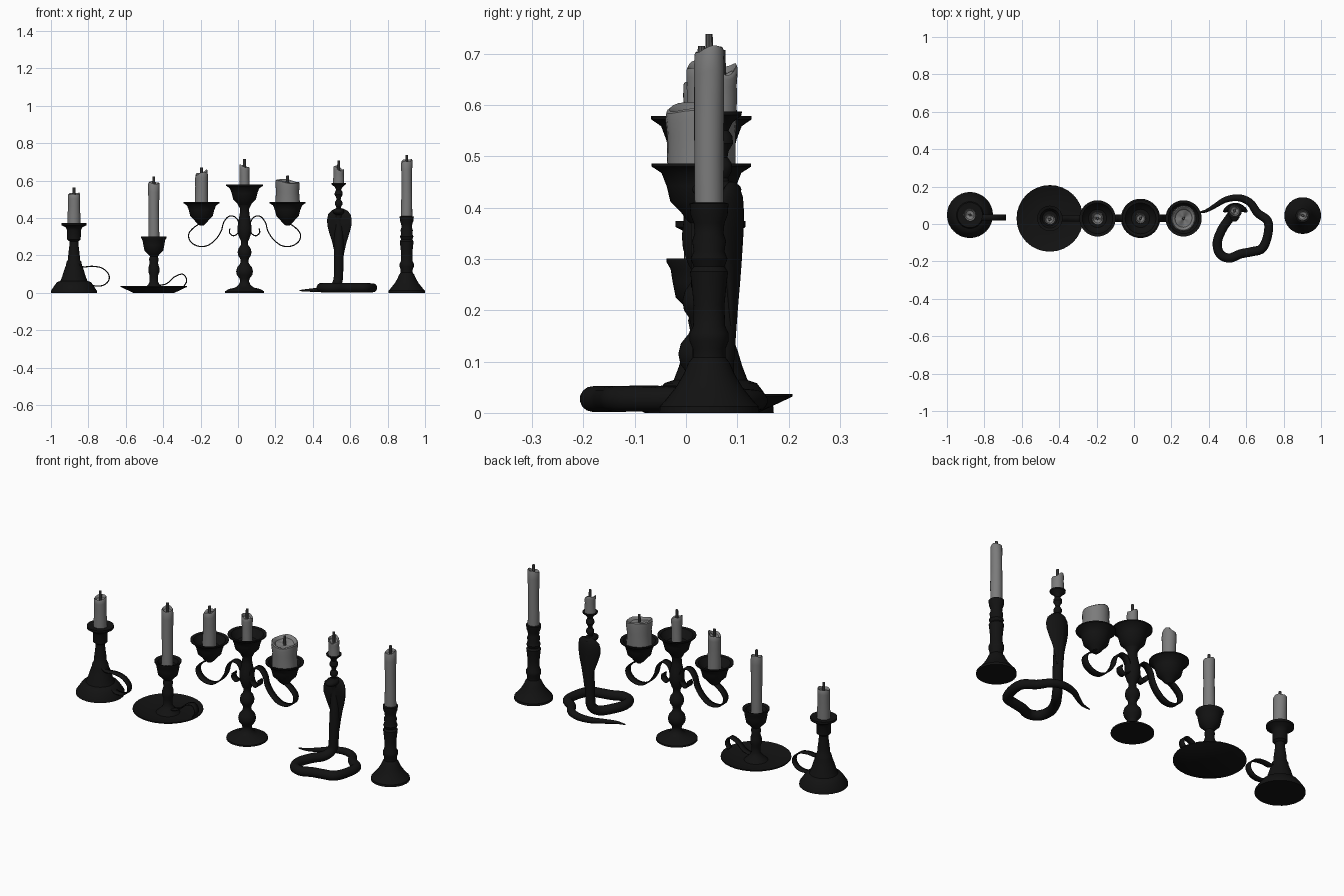
import bpy, bmesh
from math import sin, cos, pi
from mathutils import Vector

if "Cube" in bpy.data.objects:
    bpy.data.objects.remove(bpy.data.objects["Cube"], do_unlink=True)


def material(name, value):
    mat = bpy.data.materials.new(name)
    mat.use_nodes = True
    color = (value, value, value, 1)
    mat.diffuse_color = color
    mat.node_tree.nodes["Principled BSDF"].inputs["Base Color"].default_value = color
    return mat


IRON = material("black iron", .006)
WAX = material("grey wax", .2)
WICK = material("dark wick", .09)


def finish(name, bm, mat, location=(0, 0, 0)):
    """Turn a bmesh into a smooth shaded object."""
    bmesh.ops.remove_doubles(bm, verts=bm.verts, dist=.0002)
    bmesh.ops.recalc_face_normals(bm, faces=bm.faces)
    mesh = bpy.data.meshes.new(name)
    bm.to_mesh(mesh)
    bm.free()
    mesh.materials.append(mat)
    obj = bpy.data.objects.new(name, mesh)
    obj.location = location
    bpy.context.collection.objects.link(obj)
    bpy.ops.object.select_all(action='DESELECT')
    obj.select_set(True)
    bpy.context.view_layer.objects.active = obj
    bpy.ops.object.shade_smooth_by_angle(angle=pi / 5)
    return obj


def skin(bm, rings):
    """Join consecutive closed rings of vertices with quads."""
    for low, high in zip(rings, rings[1:]):
        for i in range(len(low)):
            j = (i + 1) % len(low)
            bm.faces.new((low[i], low[j], high[j], high[i]))


def lathe(name, profile, x, y, mat=IRON, z=0, shape=None, sides=32):
    """Spin (radius, height) pairs, closed on the axis at both ends."""
    bm = bmesh.new()
    points = [(0, profile[0][1])] + profile + [(0, profile[-1][1])]
    rings = []
    for r, h in points:
        ring = []
        for i in range(sides):
            a = 2 * pi * i / sides
            co = Vector((r * cos(a), r * sin(a), h))
            ring.append(bm.verts.new(shape(co, a) if shape else co))
        rings.append(ring)
    skin(bm, rings)
    return finish(name, bm, mat, (x, y, z))


def spline(points, steps=6):
    """Smooth a list of points of any dimension."""
    pts = [Vector(p) for p in points]
    pts = [pts[0]] + pts + [pts[-1]]
    out = []
    for a, b, c, d in zip(pts, pts[1:], pts[2:], pts[3:]):
        for i in range(steps):
            t = i / steps
            out.append((b * 2 + (c - a) * t + (a * 2 - b * 5 + c * 4 - d) * t ** 2
                        + (b * 3 - a - c * 3 + d) * t ** 3) / 2)
    return out + [pts[-1]]


def ribbon(name, path, x, y, width=.034):
    """Flat strip following an (x, z) path."""
    bm = bmesh.new()
    rows = [[bm.verts.new((p[0], s * width / 2, p[1])) for s in (-1, 1)]
            for p in spline(path)]
    for a, b in zip(rows, rows[1:]):
        bm.faces.new((a[0], a[1], b[1], b[0]))
    obj = finish(name, bm, IRON, (x, y, 0))
    solid = obj.modifiers.new("thickness", 'SOLIDIFY')
    solid.thickness = .006
    solid.offset = 0
    return obj


def tube(name, path, sides=14):
    """Round body along (x, y, z, radius) points."""
    bm = bmesh.new()
    pts = spline([Vector(p) for p in path])
    normal = Vector((0, 0, 1))
    rings = []
    for i, p in enumerate(pts):
        tangent = (pts[min(i + 1, len(pts) - 1)] - pts[max(i - 1, 0)]).to_3d().normalized()
        normal = (normal - tangent * normal.dot(tangent)).normalized()
        side = tangent.cross(normal)
        center = p.to_3d()
        rings.append([bm.verts.new(center + (normal * cos(a) + side * sin(a)) * p[3])
                      for a in (2 * pi * k / sides for k in range(sides))])
    skin(bm, rings)
    bm.faces.new(rings[0])
    bm.faces.new(rings[-1])
    return finish(name, bm, IRON)


def candle(prefix, x, y, bottom, top, r, tip, slant=.012, turn=0):
    """Half melted candle: uneven rim, sunken pool, wick."""
    span = top - bottom

    def melt(co, a):
        t = max(0, co.z / span - .5) * 2
        co.z += t * slant * (cos(a - turn) + .4 * sin(3 * a + turn) - 1) * .6
        bulge = 1 + .04 * sin(2 * a + turn + co.z * 20)
        return Vector((co.x * bulge, co.y * bulge, co.z))

    profile = [(r, 0), (r, span * .3), (r * .97, span * .6), (r * 1.02, span * .85),
               (r, span - .005), (r * .92, span), (r * .82, span - .003),
               (r * .7, span - .015), (r * .3, span - .02)]
    lathe(prefix + "_candle", profile, x, y, WAX, bottom, melt, 24)
    lathe(prefix + "_wick", [(.008, top - .03), (.007, tip)], x, y, WICK, sides=8)


def cup(depth, r):
    """Flared drip cup profile, measured down from its rim, hollow on top."""
    return [(r * .12, -depth), (r * .3, -depth * .88), (r * .42, -depth * .75),
            (r * .62, -depth * .6), (r * .7, -depth * .35), (r * .8, -depth * .15),
            (r, -.006), (r, 0), (r * .84, -.003), (r * .7, -.025), (r * .5, -.04)]


# Chamberstick with bell shaped base
X, Y = -.877, .048
lathe("bell_holder", [
    (.123, 0), (.122, .012), (.1, .045), (.09, .058), (.072, .064), (.062, .09),
    (.053, .12), (.042, .15), (.04, .165), (.033, .175), (.03, .21), (.025, .25),
    (.024, .275), (.036, .285), (.037, .335), (.045, .35), (.068, .362), (.068, .374),
    (.04, .37)], X, Y)
ribbon("bell_holder_handle", [
    (.02, .17), (.045, .14), (.1, .142), (.15, .132), (.185, .1), (.185, .065),
    (.155, .04), (.11, .037), (.08, .055)], X, Y - .013)
candle("bell_holder", X, Y, .36, .535, .033, .563, .008, 1)

# Chamberstick with wide dish
X, Y = -.45, .03
lathe("dish_holder", [
    (.11, 0), (.178, .032), (.177, .037), (.12, .016), (.06, .016), (.045, .03),
    (.03, .045), (.022, .06), (.022, .09), (.029, .11), (.029, .135), (.022, .16),
    (.026, .18), (.021, .195), (.03, .205), (.05, .225), (.056, .255), (.06, .28),
    (.068, .294), (.068, .301), (.052, .295), (.04, .275)], X, Y)
ribbon("dish_holder_handle", [
    (.03, .04), (.07, .05), (.11, .085), (.15, .1), (.17, .085), (.175, .06),
    (.16, .035)], X, Y)
candle("dish_holder", X, Y - .005, .27, .595, .029, .621, .01, 2)

# Three light candelabra
X, Y = .035, .03
lathe("candelabra_stem", [
    (.105, 0), (.104, .008), (.085, .02), (.05, .028), (.032, .042), (.024, .06),
    (.026, .075), (.041, .095), (.045, .115), (.04, .135), (.024, .155), (.02, .17),
    (.024, .185), (.034, .2), (.037, .218), (.032, .238), (.02, .255), (.018, .275),
    (.026, .29), (.036, .32), (.038, .345), (.034, .38), (.026, .42), (.024, .45),
    (.035, .47), (.02, .48)], X, Y)
lathe("center_cup", cup(.13, .098), X, Y, z=.578)
candle("center", X, Y, .535, .685, .028, .715, .014, 3)
arm = [(.23, .375), (.27, .35), (.298, .315), (.29, .275), (.25, .25), (.2, .252),
       (.155, .285), (.125, .33), (.112, .375), (.085, .408), (.05, .405),
       (.03, .37), (.033, .325), (.058, .305), (.08, .32), (.078, .345)]
for side, label in ((-1, "right"), (1, "left")):
    ribbon(label + "_arm", [(px * side, pz) for px, pz in arm], X, Y, .04)
    lathe(label + "_cup", cup(.125, .097), X + .23 * side, Y, z=.486)
candle("right_arm", X - .23, Y, .445, .655, .034, .67, .02, .3)
candle("left_arm", X + .23, Y, .445, .608, .066, .627, .016, 2.5)

# Cobra holder: coiled body rising to a hood
X, Y = .538, .075
tube("cobra_body", [
    (.33, .06, .012, .003), (.38, .068, .014, .008), (.43, .095, .016, .012),
    (.49, .13, .02, .016), (.56, .14, .024, .019), (.62, .115, .026, .021),
    (.66, .06, .027, .023), (.715, .015, .027, .024), (.715, -.06, .027, .024),
    (.685, -.13, .027, .025), (.63, -.148, .027, .025), (.57, -.16, .027, .025),
    (.51, -.182, .027, .025), (.46, -.16, .027, .025), (.445, -.1, .028, .025),
    (.47, -.03, .028, .025), (.51, .03, .03, .025), (.533, .064, .06, .025),
    (X, .07, .12, .025), (X, .075, .2, .026), (X, .083, .3, .026),
    (X, .088, .38, .024), (X, .08, .425, .02)])


def hood_shape(co, a):
    return Vector((co.x, co.y * .35 - 5 * co.x ** 2, co.z))


lathe("cobra_hood", [
    (.018, .17), (.027, .22), (.038, .27), (.054, .32), (.064, .36), (.066, .39),
    (.06, .42), (.042, .44), (.02, .45)], X + .004, .09, shape=hood_shape)
bm = bmesh.new()
bmesh.ops.create_uvsphere(bm, u_segments=20, v_segments=12, radius=1)
bmesh.ops.scale(bm, verts=bm.verts, vec=(.03, .048, .02))
finish("cobra_head", bm, IRON, (X, .06, .435))
lathe("cobra_socket", [
    (.018, .44), (.012, .458), (.02, .472), (.02, .485), (.011, .498), (.013, .51),
    (.022, .525), (.02, .54), (.013, .55), (.02, .565), (.038, .58), (.039, .587),
    (.025, .583)], X, .07, sides=24)
candle("cobra", X, .07, .58, .68, .029, .707, .02, 2.6)

# Tall turned candlestick
X, Y = .902, .045
lathe("tall_holder", [
    (.098, 0), (.097, .012), (.085, .025), (.065, .05), (.05, .075), (.04, .098),
    (.032, .108), (.032, .125), (.038, .14), (.038, .155), (.031, .17), (.03, .21),
    (.034, .25), (.037, .275), (.03, .285), (.036, .3), (.03, .315), (.033, .335),
    (.028, .35), (.03, .37), (.036, .385), (.038, .408), (.03, .41)], X, Y)
candle("tall_holder", X, Y, .4, .715, .029, .738, .012, 1)
